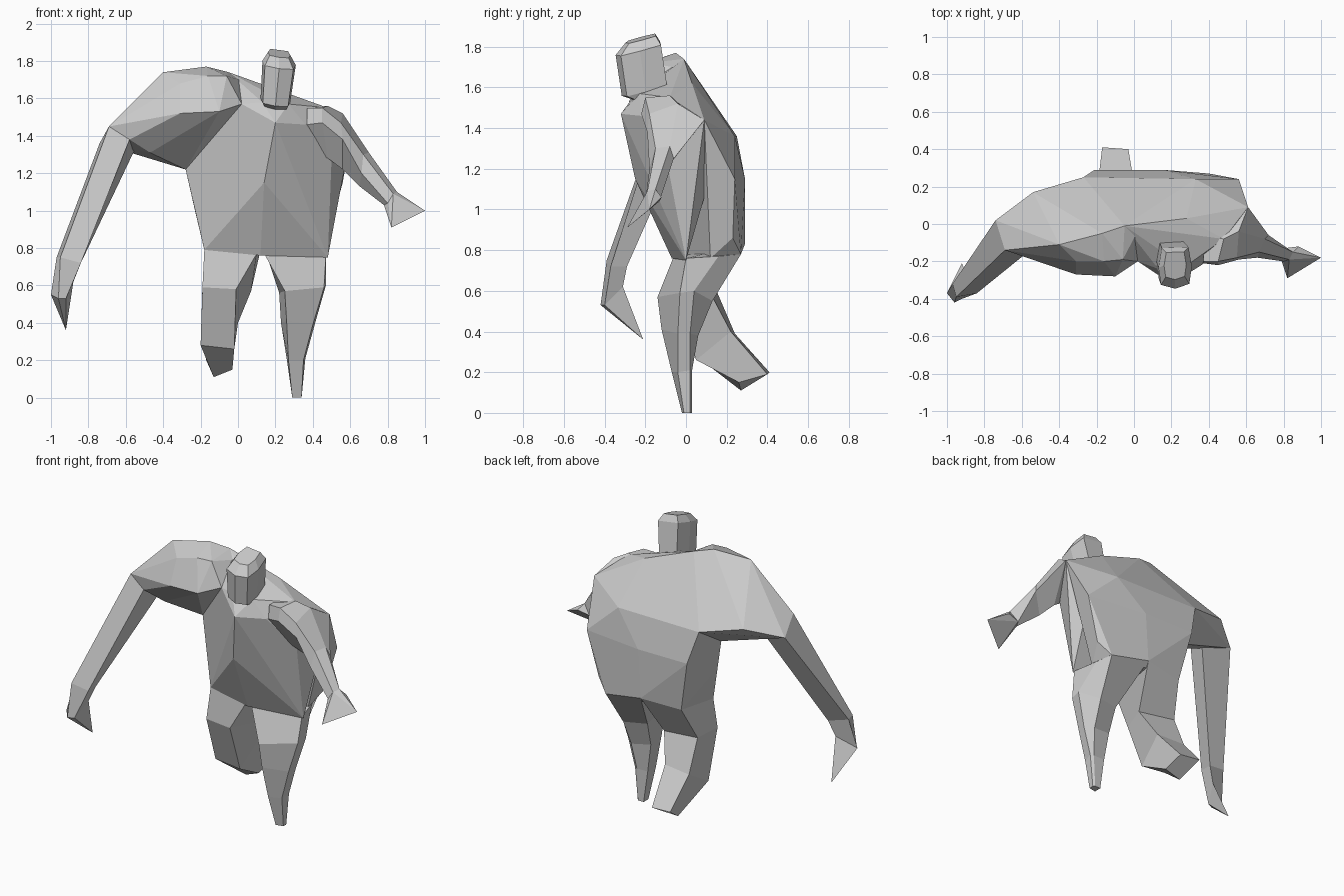
import bpy
import bmesh
import math
from mathutils import Vector, Matrix

default_cube = bpy.data.objects.get("Cube")
if default_cube:
    bpy.data.objects.remove(default_cube, do_unlink=True)

# One plain clay colour for the whole figure
clay = bpy.data.materials.new("clay_grey")
clay.use_nodes = True
clay.diffuse_color = (.6, .6, .6, 1)
clay.node_tree.nodes["Principled BSDF"].inputs["Base Color"].default_value = clay.diffuse_color


def finish(name, bm):
    """Turn a bmesh into a flat shaded object."""
    bmesh.ops.recalc_face_normals(bm, faces=bm.faces)
    mesh = bpy.data.meshes.new(name)
    bm.to_mesh(mesh)
    bm.free()
    mesh.materials.append(clay)
    part = bpy.data.objects.new(name, mesh)
    bpy.context.collection.objects.link(part)


def hull(name, points):
    """Faceted solid stretched around landmark points."""
    bm = bmesh.new()
    for point in points:
        bm.verts.new(point)
    result = bmesh.ops.convex_hull(bm, input=bm.verts)
    unused = set(result["geom_interior"]) | set(result["geom_unused"])
    loose = [item for item in unused if isinstance(item, bmesh.types.BMVert)]
    bmesh.ops.delete(bm, geom=loose, context="VERTS")
    bmesh.ops.dissolve_limit(bm, angle_limit=math.radians(4), verts=bm.verts, edges=bm.edges)
    finish(name, bm)


def loft(name, rings):
    """Skin a chain of matching cross-sections and cap both ends."""
    bm = bmesh.new()
    loops = [[bm.verts.new(point) for point in ring] for ring in rings]
    for lower, upper in zip(loops, loops[1:]):
        count = len(lower)
        for i in range(count):
            j = (i + 1) % count
            bm.faces.new((lower[i], lower[j], upper[j], upper[i]))
    bm.faces.new(loops[0])
    bm.faces.new(loops[-1])
    finish(name, bm)


def head_ring(centre, width, depth):
    """Boxy seven-sided section with a pointed face, leaning forward and sideways."""
    lean = Matrix.Rotation(math.radians(15), 3, "X") @ Matrix.Rotation(math.radians(8), 3, "Y")
    right_half = [(.85, -.8), (1, 0), (.8, .9)]
    left_half = [(-x, y) for x, y in reversed(right_half)]
    outline = [(0, -1)] + right_half + left_half
    return [Vector(centre) + lean @ Vector((width * x, depth * y, 0)) for x, y in outline]


# Landmarks shared by neighbouring parts
hump_peak = (-.17, -.05, 1.77)
hump_inner = (-.05, -.01, 1.74)
neck_right = (.02, -.2, 1.57)
neck_back = (.28, .03, 1.62)
back_right = (-.27, .25, 1.36)
flank_right = (-.28, .03, 1.22)
flank_left = (.47, .09, 1.06)
hip_right = (-.23, .05, 1)
waist_right = (-.18, -.03, .79)
seat_right = (-.14, .25, .81)
seat_middle = (.13, .29, .83)
seat_left = (.4, .27, .78)
shoulder_back = (-.74, .02, 1.36)
shoulder_top = (-.69, -.14, 1.45)
shoulder_front = (-.58, -.16, 1.38)
shoulder_under = (-.55, -.02, 1.33)
shoulder_left = (.61, .09, 1.44)

# Bulging chest and belly
hull("chest", [
    hump_inner,
    neck_right,
    neck_back,
    flank_right,
    flank_left,
    hip_right,
    waist_right,
    shoulder_left,
    (.13, -.24, 1.58),
    (.27, -.23, 1.57),
    (.2, -.32, 1.47),
    (.36, -.22, 1.46),
    (.14, -.25, 1.15),
    (.5, -.1, 1.27),
    (.48, -.08, 1.55),
    (.12, -.07, .76),
    (.48, 0, .75),
])

# Rounded back, hollowed against the chest at the left flank
hull("back", [
    hump_inner,
    neck_back,
    back_right,
    flank_right,
    flank_left,
    hip_right,
    waist_right,
    seat_right,
    seat_middle,
    seat_left,
    shoulder_left,
    (.33, .24, 1.36),
    (.56, .24, 1.15),
    (-.21, .29, 1.15),
    (.15, .29, 1.15),
    (.48, .23, .86),
    (.12, -.02, .77),
    (.43, .12, .76),
])

# Hunched right shoulder
hull("right_shoulder", [
    hump_peak,
    hump_inner,
    neck_right,
    back_right,
    flank_right,
    shoulder_back,
    shoulder_top,
    shoulder_front,
    shoulder_under,
    (-.47, -.1, 1.31),
    (-.4, -.11, 1.74),
    (-.54, .17, 1.42),
    (-.31, -.27, 1.52),
    (-.1, -.28, 1.53),
    (-.31, -.2, 1.68),
    (-.16, -.2, 1.72),
    (-.06, -.19, 1.72),
    (.04, 0, 1.69),
])

# Long right arm with a pointed hand
right_wrist = [(-1, -.37, .55), (-.96, -.42, .53), (-.92, -.4, .53), (-.88, -.31, .62)]
loft("right_arm", [
    [shoulder_back, shoulder_top, shoulder_front, shoulder_under],
    [(-.97, -.32, .75), (-.95, -.39, .75), (-.84, -.37, .72), (-.84, -.29, .72)],
    right_wrist,
])
hull("right_hand", right_wrist + [(-.92, -.21, .36)])

# Left shoulder, raised arm and flared hand
left_wrist = [(.85, -.15, 1.1), (.83, -.19, 1.09), (.8, -.2, 1.04), (.78, -.17, 1.03), (.8, -.13, 1.04)]
loft("left_arm", [
    [(.38, -.06, 1.55), (.37, -.2, 1.55), (.37, -.21, 1.46), (.4, -.1, 1.3), (.4, .06, 1.45)],
    [(.48, -.08, 1.56), (.45, -.2, 1.55), (.45, -.22, 1.47), (.48, -.12, 1.28), (.54, .08, 1.42)],
    [(.56, -.04, 1.52), (.55, -.18, 1.47), (.56, -.19, 1.38), (.56, -.08, 1.22), shoulder_left],
    [(.7, -.08, 1.31), (.67, -.15, 1.3), (.66, -.18, 1.2), (.65, -.11, 1.13), (.72, -.06, 1.25)],
    left_wrist,
])
hull("left_hand", left_wrist + [(.88, -.12, 1.06), (1, -.18, 1), (.82, -.29, .91)])

# Left leg, standing on its tapered tip
loft("left_leg", [
    [(.14, -.06, .77), (.47, 0, .76), (.43, .16, .77), seat_left, seat_middle],
    [(.25, -.14, .57), (.46, -.03, .59), (.47, .04, .6), (.37, .13, .55), (.22, .09, .56)],
    [(.26, -.12, .41), (.4, -.04, .39), (.41, .02, .39), (.36, .06, .38), (.23, .04, .4)],
    [(.27, -.07, .2), (.35, -.04, .2), (.36, .02, .21), (.34, .03, .21), (.26, .03, .21)],
    [(.29, -.02, 0), (.34, -.01, 0), (.34, .02, 0), (.33, .03, 0), (.29, .03, 0)],
])

# Right leg, knee bent and trailing behind
loft("right_leg", [
    [waist_right, (.1, -.06, .77), seat_middle, seat_right],
    [(-.19, -.06, .59), (-.01, -.07, .58), (.07, .13, .57), (-.19, .15, .6)],
    [(-.2, .05, .28), (-.02, .05, .26), (0, .22, .4), (-.19, .24, .39)],
    [(-.13, .27, .11), (-.03, .26, .15), (-.03, .4, .19), (-.17, .41, .2)],
])

# Head, tipped forward on a short neck
loft("head", [
    head_ring((.2, -.17, 1.55), .06, .07),
    head_ring((.2, -.2, 1.59), .08, .12),
    head_ring((.22, -.23, 1.79), .09, .12),
    head_ring((.22, -.22, 1.84), .06, .08),
])
